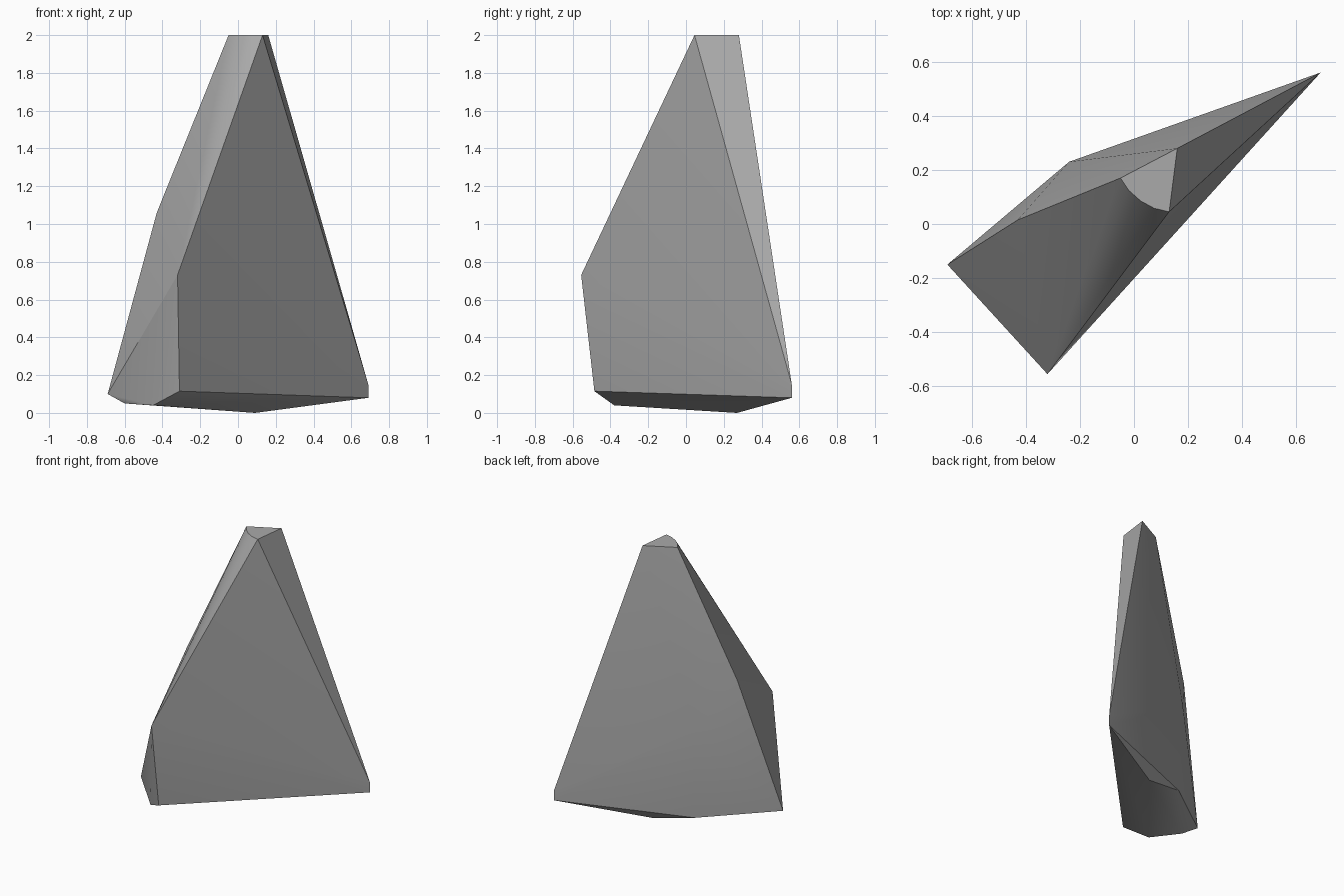
import bpy
import bmesh
import math

cube = bpy.data.objects.get("Cube")
if cube:
    bpy.data.objects.remove(cube, do_unlink=True)

# Plain stone colour
stone = bpy.data.materials.new("stone grey")
stone.use_nodes = True
grey = (0.4, 0.4, 0.4, 1)
stone.diffuse_color = grey
bsdf = stone.node_tree.nodes["Principled BSDF"]
bsdf.inputs["Base Color"].default_value = grey
bsdf.inputs["Roughness"].default_value = 0.9

# Corners of the chipped shard, grouped by level
top_rim = [(x, y, 2) for x, y in (
    (0.16, 0.28), (-0.05, 0.17), (-0.02, 0.125),
    (0.025, 0.085), (0.075, 0.058), (0.13, 0.045))]
shoulders = [(-0.43, 0.015, 1.06), (-0.32, -0.555, 0.73), (-0.24, 0.23, 0.72)]
lower_rim = [(0.69, 0.56, 0.15), (0.69, 0.56, 0.08), (-0.69, -0.15, 0.10),
             (-0.31, -0.485, 0.115), (-0.355, -0.452, 0.11), (-0.22, 0.21, 0.06)]
underside = [(0.09, 0.27, 0), (-0.45, -0.38, 0.04), (-0.6, -0.21, 0.05)]

# Wrap the corners in a convex skin
bm = bmesh.new()
for corner in top_rim + shoulders + lower_rim + underside:
    bm.verts.new(corner)
hull = bmesh.ops.convex_hull(bm, input=bm.verts)
loose = [v for v in bm.verts if not v.link_faces]
bmesh.ops.delete(bm, geom=loose, context="VERTS")
bmesh.ops.recalc_face_normals(bm, faces=bm.faces)
mesh = bpy.data.meshes.new("rock_shard")
bm.to_mesh(mesh)
bm.free()

mesh.materials.append(stone)
rock = bpy.data.objects.new("rock_shard", mesh)
bpy.context.collection.objects.link(rock)

# Soft facets with crisp chipped edges
bpy.ops.object.select_all(action="DESELECT")
rock.select_set(True)
bpy.context.view_layer.objects.active = rock
bpy.ops.object.shade_smooth_by_angle(angle=math.radians(30))
